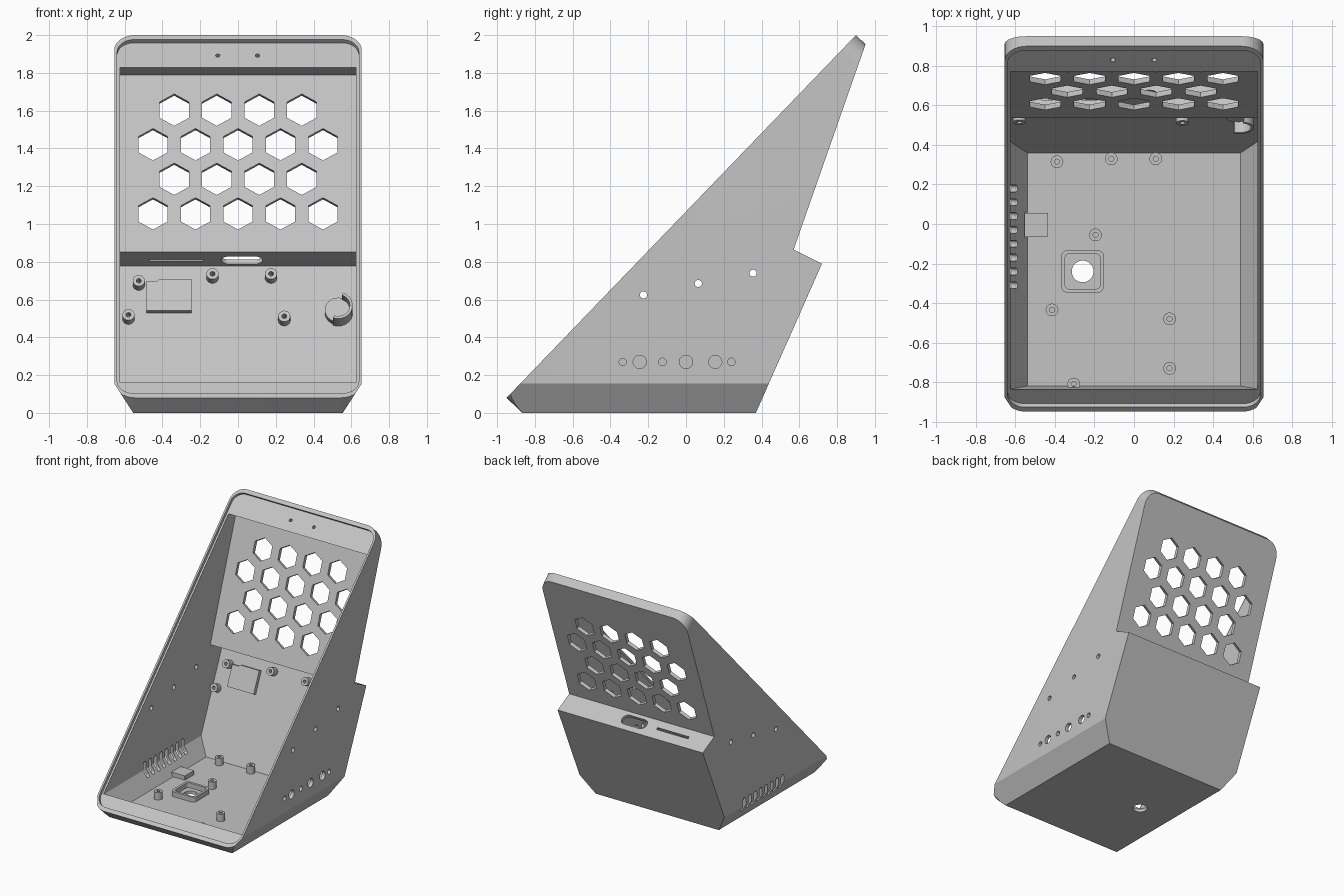
import bpy, bmesh
from math import cos, sin, pi, radians
from mathutils import Matrix, Vector

if "Cube" in bpy.data.objects:
    bpy.data.objects.remove(bpy.data.objects["Cube"], do_unlink=True)

grey = bpy.data.materials.new("matte_grey")
grey.use_nodes = True
GREY = (0.55, 0.55, 0.55, 1)
grey.diffuse_color = GREY
grey.node_tree.nodes["Principled BSDF"].inputs["Base Color"].default_value = GREY


def frame(y, z, dy, dz, x=0):
    """Plane across the width: local y runs along (dy, dz), local z is its normal."""
    up = Vector((0, dy, dz)).normalized()
    side = Vector((1, 0, 0))
    m = Matrix((side, up, side.cross(up))).transposed().to_4x4()
    m.translation = (x, y, z)
    return m


# local x = world y, local y = world z, local z = world x
SIDE = Matrix(((0, 0, 1, 0), (1, 0, 0, 0), (0, 1, 0, 0), (0, 0, 0, 1)))


def circle(r, n=24, cx=0, cy=0, start=0):
    return [(cx + r * cos(start + 2 * pi * i / n), cy + r * sin(start + 2 * pi * i / n))
            for i in range(n)]


def rounded(w, h, r, cx=0, cy=0, n=8):
    """Rounded rectangle of full size w by h."""
    pts = []
    for k, (sx, sy) in enumerate(((1, 1), (-1, 1), (-1, -1), (1, -1))):
        for i in range(n + 1):
            a = (k + i / n) * pi / 2
            pts.append((cx + sx * (w / 2 - r) + r * cos(a), cy + sy * (h / 2 - r) + r * sin(a)))
    return pts


def prism(bm, pts, m, lo, hi):
    a = [bm.verts.new(m @ Vector((u, v, lo))) for u, v in pts]
    b = [bm.verts.new(m @ Vector((u, v, hi))) for u, v in pts]
    bm.faces.new(a[::-1])
    bm.faces.new(b)
    for i in range(len(pts)):
        j = (i + 1) % len(pts)
        bm.faces.new((a[i], a[j], b[j], b[i]))


def chamfer(bm, x, z, dx, dz):
    """Slice off both lower long edges below the line through (x, z)."""
    for s in (1, -1):
        cut = bmesh.ops.bisect_plane(bm, geom=bm.verts[:] + bm.edges[:] + bm.faces[:],
                                     plane_co=(s * x, 0, z), plane_no=(s * dz, 0, -dx),
                                     clear_outer=True)
        rim = [e for e in cut["geom_cut"] if isinstance(e, bmesh.types.BMEdge)]
        bmesh.ops.holes_fill(bm, edges=rim)


def finish(bm, name):
    bmesh.ops.recalc_face_normals(bm, faces=bm.faces[:])
    me = bpy.data.meshes.new(name)
    bm.to_mesh(me)
    bm.free()
    me.materials.append(grey)
    ob = bpy.data.objects.new(name, me)
    bpy.context.collection.objects.link(ob)
    return ob


def solid(name, *parts):
    bm = bmesh.new()
    for p in parts:
        prism(bm, *p)
    return finish(bm, name)


def activate(ob):
    bpy.ops.object.select_all(action='DESELECT')
    ob.select_set(True)
    bpy.context.view_layer.objects.active = ob


def boolean(ob, tool, operation='DIFFERENCE'):
    mod = ob.modifiers.new("cut", 'BOOLEAN')
    mod.operation, mod.solver, mod.object = operation, 'EXACT', tool
    activate(ob)
    bpy.ops.object.modifier_apply(modifier=mod.name)
    bpy.data.objects.remove(tool, do_unlink=True)


def smooth(ob):
    activate(ob)
    bpy.ops.object.shade_smooth_by_angle(angle=radians(25))


# Reference planes
LENGTH = 2.666
FRONT = (-0.95, 0.08, 1.85, 1.92)
front = frame(*FRONT)
BACK_SLOPE = 0.35


def back(z, x=0):
    return frame(0.557 + (z - 0.865) * BACK_SLOPE, z, BACK_SLOPE, 1, x)


def lower_back(z, x=0):
    return frame(0.36 + (z - 0.025) * 0.433, z, 0.433, 1, x)


def floor(x, y):
    return frame(y, 0.025, 1, 0, x)


# Outer housing: side profile, chamfered below, trimmed to a rounded front outline
bm = bmesh.new()
prism(bm, [(-1.2, 0), (0.37, 0), (0.72, 0.79), (0.57, 0.865), (1.02, 2.15), (-1.2, 2.15)],
      SIDE, -0.8, 0.8)
chamfer(bm, 0.655, 0.155, 0.1, 0.155)
housing = finish(bm, "housing")
boolean(housing, solid("outline", (rounded(1.31, LENGTH, 0.11, 0, LENGTH / 2), front, -2.2, 0)),
        'INTERSECT')

# Shallow seat for a front panel, then the hollow interior
boolean(housing, solid("panel_seat", (rounded(1.28, LENGTH - 0.065, 0.09, 0, LENGTH / 2),
                                      front, -0.025, 0.1)))
bm = bmesh.new()
prism(bm, [(-0.82, 0.025), (0.36, 0.025), (0.686, 0.778), (0.536, 0.852), (0.864, 1.79),
           (0.77, 1.83), (0.6, 1.9), (-0.95, 0.3), (-0.835, 0.155)], SIDE, -0.625, 0.625)
chamfer(bm, 0.625, 0.155, 0.085, 0.13)
boolean(housing, finish(bm, "interior"))

# Openings
holes = []
for row in range(4):
    count = 5 - row % 2
    for i in range(count):
        x = (i - (count - 1) / 2) * 0.225
        holes.append((circle(0.0895, 6, start=pi / 2), back(1.05 + row * 0.183, x), -0.06, 0.06))
shelf = frame(0.63, 0.818, 0.15, -0.075)
holes.append((rounded(0.22, 0.09, 0.044, 0.02), shelf, -0.05, 0.05))
holes.append((rounded(0.285, 0.02, 0.004, -0.327), shelf, -0.05, 0.05))
for y, z in ((-0.225, 0.625), (0.065, 0.685), (0.355, 0.74)):
    holes.append((circle(0.019, 24, y, z), SIDE, -0.8, 0.8))
for y, r in ((-0.335, 0.019), (-0.245, 0.035), (-0.125, 0.02), (0, 0.035),
             (0.155, 0.035), (0.24, 0.02)):
    holes.append((circle(r, 24, y, 0.27), SIDE, 0.5, 0.8))
for i in range(8):
    holes.append((rounded(0.035, 0.12, 0.017, -0.31 + i * 0.07, 0.16), SIDE, -0.8, -0.57))
holes.append((circle(0.055, 32), floor(-0.26, -0.24), -0.1, 0.02))
for x in (-0.107, 0.103):
    holes.append((circle(0.012, 16), frame(0.83, 1.893, *FRONT[2:], x), -0.04, 0.05))
boolean(housing, solid("openings", *holes))
smooth(housing)


# Hollow screw posts on the floor and on the lower back wall
def posts(name, frames, height):
    ob = solid(name, *[(circle(0.032, 24), m, -0.01, height) for m in frames])
    boolean(ob, solid("drill", *[(circle(0.013, 16), m, 0.005, height + 0.05) for m in frames]))
    smooth(ob)


posts("floor_posts", [floor(x, y) for x, y in (
    (-0.39, 0.315), (-0.115, 0.33), (0.11, 0.33), (-0.195, -0.055),
    (-0.415, -0.435), (0.18, -0.48), (0.18, -0.73), (-0.305, -0.81))], 0.06)
posts("back_posts", [lower_back(z, x) for x, z in (
    (-0.525, 0.678), (-0.58, 0.498), (-0.135, 0.715), (0.175, 0.715), (0.245, 0.49))], 0.055)

# Raised square collar around the floor hole
collar = solid("floor_collar", (rounded(0.217, 0.217, 0.035), floor(-0.26, -0.24), -0.01, 0.04))
boolean(collar, solid("collar_hole", (rounded(0.177, 0.177, 0.02), floor(-0.26, -0.24), -0.05, 0.1)))
smooth(collar)

# Mounting pads
solid("floor_pad", (rounded(0.12, 0.12, 0.002, n=1), floor(-0.495, -0.005), -0.005, 0.035))
solid("back_pad", ([(-0.12, -0.09), (0.12, -0.09), (0.12, 0.092), (-0.05, 0.092),
                    (-0.065, 0.08), (-0.12, 0.08)], lower_back(0.612, -0.365), -0.005, 0.03))

# Round holder: low disc with a taller partial wall
seat = lower_back(0.53, 0.53)
arc = [radians(-110 + 180 * i / 20) for i in range(21)]
wall = [(0.077 * cos(a), 0.077 * sin(a)) for a in arc]
wall += [(0.062 * cos(a), 0.062 * sin(a)) for a in reversed(arc)]
smooth(solid("holder_disc", (circle(0.07, 32), seat, -0.005, 0.04)))
smooth(solid("holder_wall", (wall, seat, -0.005, 0.1)))
